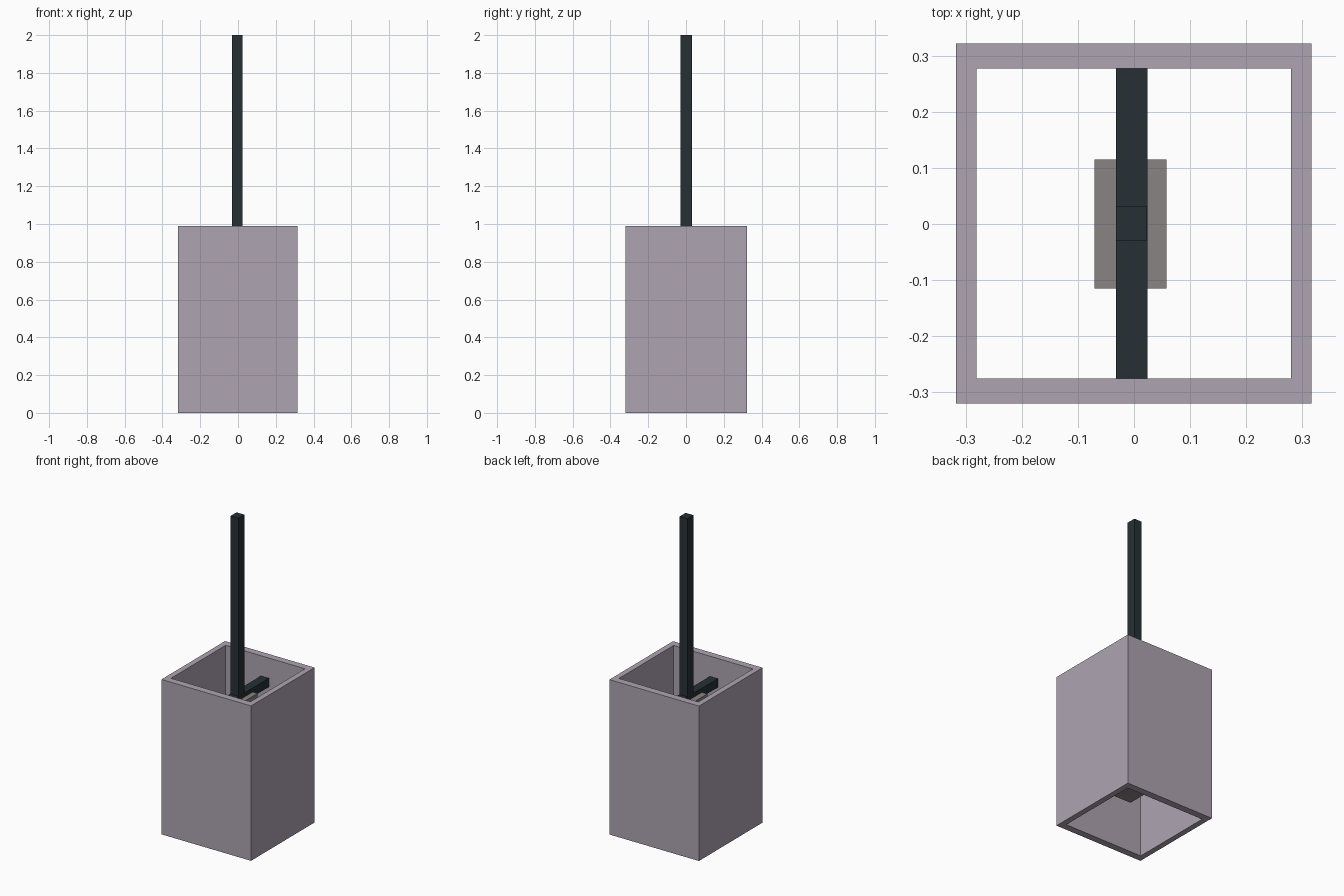
import bpy, bmesh

if "Cube" in bpy.data.objects:
    bpy.data.objects.remove(bpy.data.objects["Cube"])


def material(name, rgb):
    m = bpy.data.materials.new(name)
    m.diffuse_color = (*rgb, 1)
    m.use_nodes = True
    m.node_tree.nodes["Principled BSDF"].inputs["Base Color"].default_value = m.diffuse_color
    return m


def finish(name, bm, mat):
    bmesh.ops.recalc_face_normals(bm, faces=bm.faces)
    mesh = bpy.data.meshes.new(name)
    bm.to_mesh(mesh)
    bm.free()
    mesh.materials.append(mat)
    obj = bpy.data.objects.new(name, mesh)
    bpy.context.collection.objects.link(obj)
    return obj


def box(name, x, y, z, mat):
    """Box from (min, max) ranges on each axis."""
    bm = bmesh.new()
    bmesh.ops.create_cube(bm, size=1)
    for v in bm.verts:
        v.co = [r[0] if c < 0 else r[1] for c, r in zip(v.co, (x, y, z))]
    return finish(name, bm, mat)


def square_tube(name, outer, inner, z0, z1, mat):
    """Open-ended rectangular tube; outer and inner are (x0, x1, y0, y1)."""
    bm = bmesh.new()

    def ring(r, z):
        x0, x1, y0, y1 = r
        return [bm.verts.new((x, y, z)) for x, y in
                ((x0, y0), (x1, y0), (x1, y1), (x0, y1))]

    rings = [ring(outer, z0), ring(outer, z1), ring(inner, z1), ring(inner, z0)]
    for i in range(4):
        a, b = rings[i], rings[(i + 1) % 4]
        for j in range(4):
            k = (j + 1) % 4
            bm.faces.new((a[j], a[k], b[k], b[j]))
    return finish(name, bm, mat)


shade_mat = material("shade_mauve", (0.42, 0.37, 0.44))
metal_mat = material("dark_metal", (0.02, 0.03, 0.035))
socket_mat = material("socket_grey", (0.25, 0.23, 0.23))

# Lamp shade, open at top and bottom
square_tube("lamp_shade", (-0.317, 0.316, -0.32, 0.322),
            (-0.281, 0.28, -0.275, 0.277), 0.0, 0.99, shade_mat)

# Cross bar holding the shade from wall to wall
box("cross_bar", (-0.032, 0.024), (-0.275, 0.277), (0.805, 0.861), metal_mat)

# Hanging rod
box("hanging_rod", (-0.032, 0.023), (-0.029, 0.031), (0.85, 2.0), metal_mat)

# Lamp block below the bar
box("lamp_block", (-0.07, 0.058), (-0.115, 0.115), (0.205, 0.835), socket_mat)
